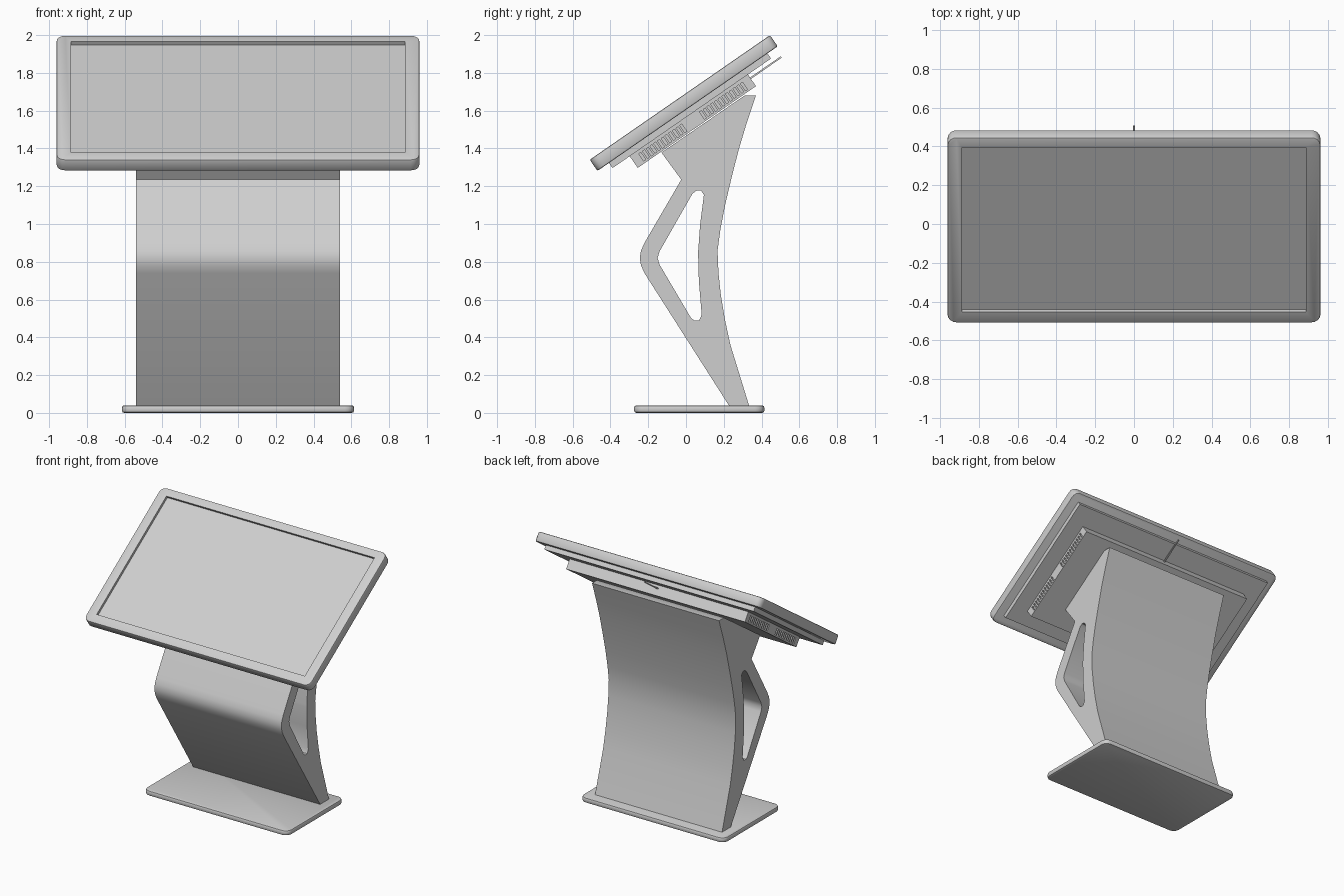
import bpy, bmesh, math
from mathutils import Matrix, Vector

default = bpy.data.objects.get("Cube")
if default:
    bpy.data.objects.remove(default, do_unlink=True)

grey = bpy.data.materials.new("light grey")
grey.use_nodes = True
COLOUR = (0.62, 0.62, 0.62, 1)
grey.diffuse_color = COLOUR
grey.node_tree.nodes["Principled BSDF"].inputs["Base Color"].default_value = COLOUR

# Frames: display tilted about x, pedestal profile drawn in the y-z plane
FLAT = Matrix.Identity(4)
TILT = Matrix.Translation((0, -0.0325, 1.67)) @ Matrix.Rotation(math.radians(34.65), 4, "X")
SIDE = Matrix(((0, 0, 1, 0), (1, 0, 0, 0), (0, 1, 0, 0), (0, 0, 0, 1)))


def add_object(name, bm, frame):
    bmesh.ops.recalc_face_normals(bm, faces=bm.faces)
    mesh = bpy.data.meshes.new(name)
    bm.to_mesh(mesh)
    bm.free()
    mesh.materials.append(grey)
    obj = bpy.data.objects.new(name, mesh)
    obj.matrix_world = frame
    bpy.context.collection.objects.link(obj)
    return obj


def prism(name, outline, low, high, frame, rim=0):
    """Extrude an outline from low to high, optionally rounding both rims."""
    bm = bmesh.new()
    base = bm.faces.new([bm.verts.new((x, y, low)) for x, y in outline])
    top = bmesh.ops.extrude_face_region(bm, geom=[base], use_keep_orig=True)["geom"]
    for v in top:
        if isinstance(v, bmesh.types.BMVert):
            v.co.z = high
    if rim:
        edges = [e for e in bm.edges if abs(e.verts[0].co.z - e.verts[1].co.z) < 1e-6]
        bmesh.ops.bevel(bm, geom=edges, offset=rim, segments=2, profile=0.5, affect="EDGES")
    return add_object(name, bm, frame)


def rounded_rect(x0, x1, y0, y1, r, steps=4):
    corners = ((x1 - r, y1 - r), (x0 + r, y1 - r), (x0 + r, y0 + r), (x1 - r, y0 + r))
    points = []
    for i, (cx, cy) in enumerate(corners):
        for k in range(steps + 1):
            a = math.pi / 2 * (i + k / steps)
            points.append((cx + r * math.cos(a), cy + r * math.sin(a)))
    return points


def boxes(name, specs, frame):
    """One object made of boxes, each given as centre and size."""
    bm = bmesh.new()
    for centre, size in specs:
        place = Matrix.Translation(centre) @ Matrix.Diagonal(Vector((*size, 1)))
        bmesh.ops.create_cube(bm, size=1, matrix=place)
    return add_object(name, bm, frame)


def cut(obj, cutter):
    mod = obj.modifiers.new("cut", "BOOLEAN")
    mod.operation = "DIFFERENCE"
    mod.solver = "EXACT"
    mod.object = cutter
    cutter.hide_render = True
    bpy.context.view_layer.update()
    result = obj.evaluated_get(bpy.context.evaluated_depsgraph_get())
    mesh = bpy.data.meshes.new_from_object(result)
    obj.modifiers.clear()
    obj.data = mesh
    bpy.data.objects.remove(cutter, do_unlink=True)


# Floor plate
base = prism("base_plate", rounded_rect(-0.615, 0.615, -0.275, 0.415, 0.05),
             0, 0.04, FLAT, rim=0.012)

# Pedestal: bent front, curved back, open middle
profile = [(0.23, 0.035), (-0.22, 0.74), (-0.238, 0.78), (-0.245, 0.82), (-0.238, 0.86),
           (-0.22, 0.9), (-0.025, 1.235), (-0.13, 1.378), (0.31, 1.68), (0.37, 1.68),
           (0.32, 1.53), (0.278, 1.39), (0.24, 1.24), (0.207, 1.1), (0.182, 0.97),
           (0.167, 0.86), (0.172, 0.74), (0.185, 0.62), (0.207, 0.49), (0.235, 0.36),
           (0.335, 0.035)]
opening = [(0.035, 1.162), (0.058, 1.178), (0.08, 1.176), (0.095, 1.155), (0.075, 1.0),
           (0.064, 0.85), (0.068, 0.7), (0.083, 0.52), (0.07, 0.49), (0.042, 0.49),
           (0.025, 0.505), (-0.14, 0.785), (-0.15, 0.82), (-0.14, 0.855)]
pedestal = prism("pedestal", profile, -0.54, 0.54, SIDE)
cut(pedestal, prism("opening_cutter", opening, -0.7, 0.7, SIDE))

# Display housing with a recessed screen
display = prism("display_housing", rounded_rect(-0.96, 0.96, -0.58, 0.58, 0.045),
                -0.072, 0, TILT, rim=0.008)
cut(display, boxes("screen_cutter", [((0, 0.004, 0), (1.77, 1.03, 0.04))], TILT))

# Stepped rear covers
rear_plate = boxes("rear_plate", [((0, 0.004, -0.085), (1.78, 1.02, 0.04))], TILT)
rear_box = boxes("electronics_box", [((0, -0.015, -0.14), (1.52, 0.761, 0.08))], TILT)

# Vent slots on both sides of the electronics box
slots = []
for side in (-0.76, 0.76):
    for start in (-0.342, 0.048):
        for i in range(12):
            slots.append(((side, start + 0.024 * i, -0.145), (0.03, 0.013, 0.046)))
cut(rear_box, boxes("vent_cutter", slots, TILT))

# Thin rod at the upper rear edge
rod = boxes("antenna", [((0, 0.458, -0.129), (0.009, 0.212, 0.009))], TILT)

# Smooth the rounded parts, keep corners sharp
bpy.ops.object.select_all(action="DESELECT")
for obj in (base, pedestal, display):
    obj.select_set(True)
    bpy.context.view_layer.objects.active = obj
bpy.ops.object.shade_smooth_by_angle(angle=math.radians(40))
